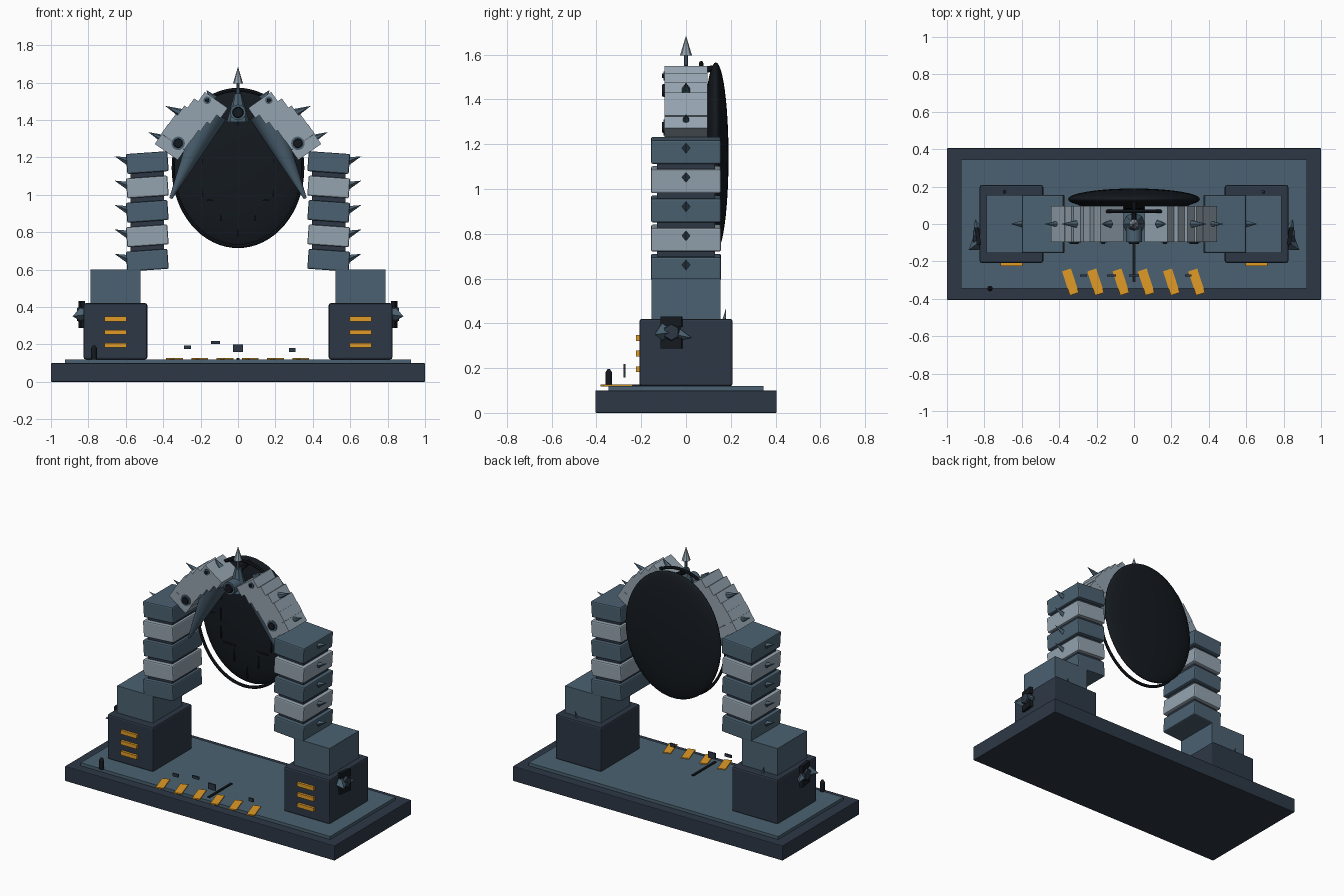
import bpy
import math
from mathutils import Vector

if "Cube" in bpy.data.objects:
    bpy.data.objects.remove(bpy.data.objects["Cube"])


def mat(name, c):
    m = bpy.data.materials.new(name)
    m.diffuse_color = (*c, 1)
    m.use_nodes = True
    m.node_tree.nodes["Principled BSDF"].inputs["Base Color"].default_value = m.diffuse_color
    return m


NAVY = mat("navy", (0.026, 0.039, 0.06))
BLUE = mat("slate_blue", (0.07, 0.12, 0.165))
LIGHT = mat("pale_grey", (0.30, 0.37, 0.43))
BLACK = mat("near_black", (0.007, 0.010, 0.014))
ORANGE = mat("orange", (0.75, 0.33, 0.02))


def finish(name, m, smooth=False):
    o = bpy.context.object
    o.name = name
    o.data.materials.append(m)
    if smooth:
        bpy.ops.object.shade_smooth_by_angle(angle=math.radians(35))
    return o


def box(name, loc, size, m, rot=(0, 0, 0), bevel=0):
    bpy.ops.mesh.primitive_cube_add(size=1, location=loc, rotation=[math.radians(a) for a in rot])
    o = finish(name, m)
    o.scale = size
    if bevel:
        bpy.ops.object.transform_apply(location=False, rotation=False, scale=True)
        b = o.modifiers.new("bevel", "BEVEL")
        b.width = bevel
        b.segments = 2
    return o


def cone(name, a, b, r1, m, r2=0.0, sides=4, smooth=False):
    """Cone or cylinder running from point a to point b."""
    a, b = Vector(a), Vector(b)
    d = b - a
    bpy.ops.mesh.primitive_cone_add(vertices=sides, radius1=r1, radius2=r2, depth=d.length,
                                    location=(a + b) / 2,
                                    rotation=d.to_track_quat('Z', 'Y').to_euler())
    return finish(name, m, smooth)


# Stepped base
box("base_slab", (0, 0, 0.05), (2, 0.81, 0.10), NAVY, bevel=0.004)
box("base_deck", (0, 0, 0.11), (1.85, 0.69, 0.02), BLUE)

# Hazard stripes, floor groove and loose floor markers
for i in range(6):
    box("hazard_stripe", (-0.34 + 0.135 * i, -0.31, 0.122), (0.05, 0.135, 0.008), ORANGE, rot=(0, 0, 18))
box("floor_strip", (0, -0.19, 0.123), (0.015, 0.24, 0.008), BLACK)
for x, z, w, h in ((-0.27, 0.185, 0.04, 0.02), (-0.12, 0.21, 0.05, 0.018),
                   (0, 0.18, 0.055, 0.04), (0.29, 0.17, 0.035, 0.022)):
    box("floating_chip", (x, -0.275, z), (w, 0.01, h), NAVY)
cone("marker_post", (-0.77, -0.345, 0.12), (-0.77, -0.345, 0.18), 0.015, BLACK, 0.015, 12, True)
cone("marker_cap", (-0.77, -0.345, 0.18), (-0.77, -0.345, 0.195), 0.015, BLACK, 0.006, 12, True)

for s in (-1, 1):
    # Pedestal with vents
    box("pedestal", (s * 0.655, 0, 0.27), (0.34, 0.415, 0.30), NAVY, bevel=0.01)
    box("pedestal_cap", (s * 0.655, 0, 0.51), (0.265, 0.31, 0.18), BLUE)
    for z in (0.195, 0.265, 0.335):
        box("vent_bar", (s * 0.655, -0.212, z), (0.12, 0.024, 0.026), ORANGE)

    # Side clamp: two dark pads and stubby spikes
    for z in (0.312, 0.407):
        box("clamp_pad", (s * 0.835, -0.065, z), (0.022, 0.095, 0.047), BLACK, rot=(0, 0, -s * 8))
    cone("clamp_hub", (s * 0.81, -0.065, 0.36), (s * 0.86, -0.065, 0.36), 0.05, NAVY, 0.035, 6)
    cone("clamp_spike", (s * 0.83, -0.10, 0.36), (s * 0.885, -0.14, 0.35), 0.045, BLUE)
    cone("clamp_spike_back", (s * 0.83, -0.04, 0.35), (s * 0.85, 0.025, 0.335), 0.03, BLUE)
    cone("pedestal_spike", (s * 0.69, 0.17, 0.41), (s * 0.70, 0.178, 0.465), 0.012, BLUE)

    # Column of alternating tilted blocks on a slim core
    box("column_core", (s * 0.485, 0, 0.90), (0.18, 0.26, 0.56), NAVY)
    for i in range(5):
        z = 0.65 + 0.1305 * i
        box("column_block", (s * 0.485, 0, z), (0.222, 0.312, 0.107), LIGHT if i % 2 else BLUE,
            rot=(0, s * 4, 0), bevel=0.008)
        cone("column_spike", (s * 0.585, 0, z + 0.006), (s * 0.66, 0, z + 0.034), 0.022, BLUE)

    # Stair-stepped upper arch
    for i in range(6):
        t = i / 5
        g = 0.018 * math.sin(math.pi * t)
        box("arch_step", (s * (0.135 + 0.23 * t + g), 0, 1.48 - 0.225 * t + g),
            (0.15, 0.19, 0.065), LIGHT, rot=(0, -s * 35, 0))
    for a, b in (((0.13, 1.51), (0.17, 1.56)), ((0.30, 1.435), (0.39, 1.475)), ((0.39, 1.295), (0.48, 1.335))):
        cone("arch_spike", (s * a[0], 0, a[1]), (s * b[0], 0, b[1]), 0.024, BLUE, sides=6)

    # Tapered inner brace under the arch
    cone("inner_brace", (s * 0.14, 0, 1.44), (s * 0.36, 0, 0.98), 0.085, BLUE, 0.008, 16, True)

    # Arch lamps
    for x, z, r in ((0.32, 1.275, 0.028), (0.165, 1.505, 0.012)):
        cone("lamp_rim", (s * x, -0.08, z), (s * x, -0.10, z), r + 0.008, BLUE, r + 0.008, 20, True)
        cone("lamp", (s * x, -0.09, z), (s * x, -0.108, z), r, BLACK, r * 0.8, 20, True)

# Crown: keystone hub, lamp and finial
cone("keystone", (0, 0, 1.39), (0, 0, 1.54), 0.06, BLUE, 0.02, 8)
cone("crown_lamp_rim", (0, -0.02, 1.44), (0, -0.095, 1.44), 0.042, BLUE, 0.042, 20, True)
cone("crown_lamp", (0, -0.08, 1.44), (0, -0.108, 1.44), 0.034, BLACK, 0.026, 20, True)
cone("crown_rod", (0, 0.02, 1.52), (0, 0.13, 1.54), 0.014, BLACK, 0.014, 10, True)
cone("finial_shaft", (0, 0, 1.50), (0, 0, 1.60), 0.012, BLUE, 0.008, 8)
cone("finial_spike", (0, 0, 1.595), (0, 0, 1.685), 0.027, LIGHT, sides=8)

# Dark oval shield and the thin ring before it
CZ, RX, RY, RZ = 1.143, 0.352, 0.057, 0.422
bpy.ops.mesh.primitive_uv_sphere_add(segments=48, ring_count=24, location=(0, 0.133, CZ))
finish("oval_shield", BLACK, True).scale = (RX, RY, RZ)
bpy.ops.mesh.primitive_torus_add(major_segments=64, minor_segments=8, major_radius=1, minor_radius=0.025,
                                 location=(0, 0.068, CZ), rotation=(math.pi / 2, 0, 0))
finish("oval_ring", BLACK, True).scale = (RX - 0.006, RZ - 0.004, 0.4)


# Raised panel lines on the shield front
def rib(x, z, w, h):
    y = 0.133 - RY * math.sqrt(max(0, 1 - (x / RX) ** 2 - ((z - CZ) / RZ) ** 2))
    box("shield_rib", (x, y, z), (w, 0.014, h), BLACK)


for s in (-1, 1):
    for z in (1.03, 1.15, 1.28):
        rib(s * 0.185, z, 0.008, 0.08)
    for z in (0.97, 1.335):
        rib(s * 0.12, z, 0.09, 0.008)
    rib(s * 0.09, 0.90, 0.008, 0.08)
    rib(s * 0.26, 1.14, 0.07, 0.008)
rib(0, 0.82, 0.008, 0.10)
rib(0, 1.36, 0.008, 0.08)
